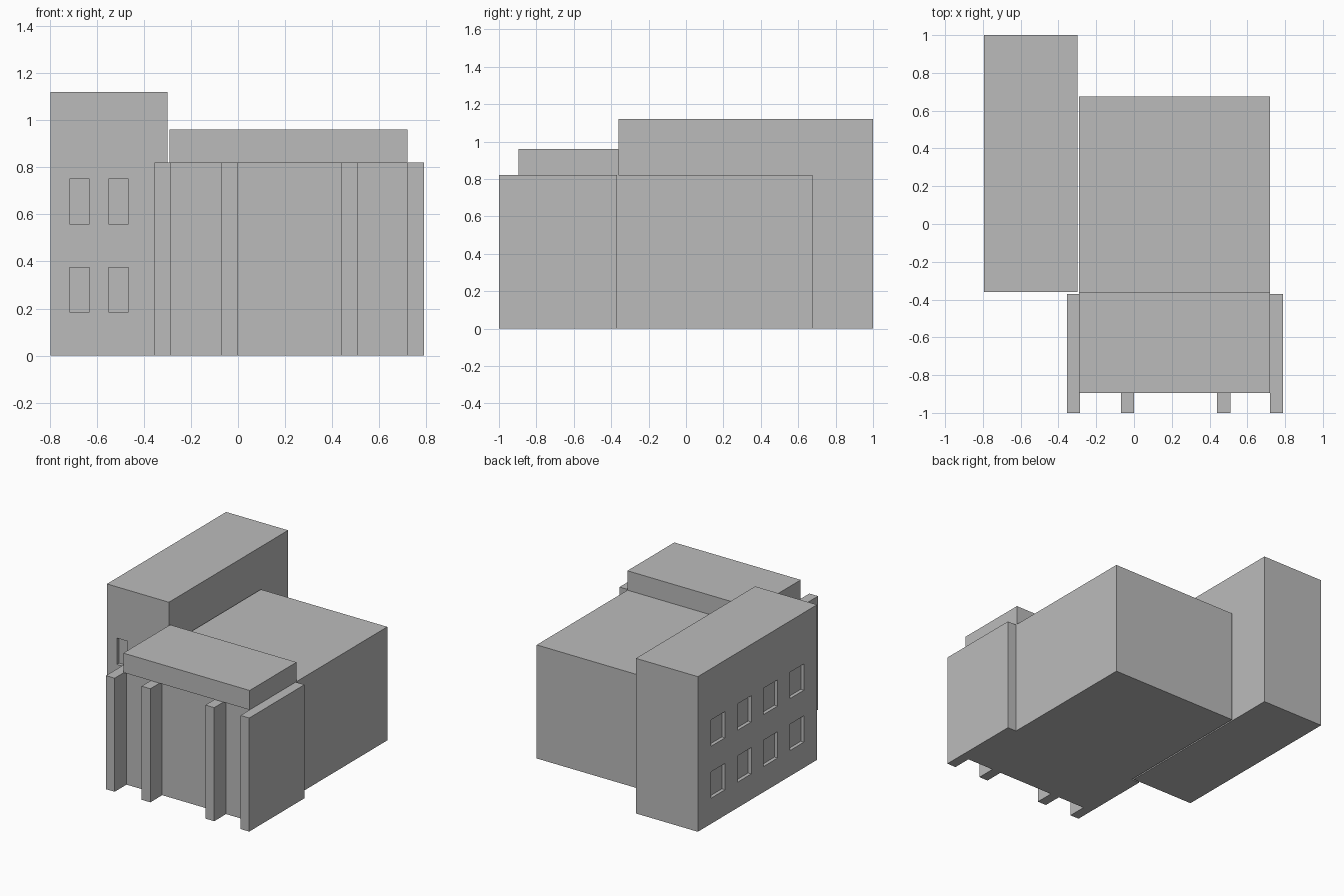
import bpy
import bmesh
from mathutils import Matrix, Vector

default = bpy.data.objects.get("Cube")
if default:
    bpy.data.objects.remove(default, do_unlink=True)

GREY = (0.5, 0.5, 0.5, 1.0)
concrete = bpy.data.materials.new("grey_concrete")
concrete.use_nodes = True
concrete.diffuse_color = GREY
bsdf = next(n for n in concrete.node_tree.nodes if n.type == 'BSDF_PRINCIPLED')
bsdf.inputs["Base Color"].default_value = GREY


def boxes(name, ranges):
    """One object made of boxes, each given as x, y and z ranges."""
    bm = bmesh.new()
    for spans in ranges:
        centre = Vector([(a + b) / 2 for a, b in spans])
        size = Vector([b - a for a, b in spans])
        bmesh.ops.create_cube(
            bm, size=1, matrix=Matrix.Translation(centre) @ Matrix.Diagonal(size).to_4x4())
    mesh = bpy.data.meshes.new(name)
    bm.to_mesh(mesh)
    bm.free()
    mesh.materials.append(concrete)
    obj = bpy.data.objects.new(name, mesh)
    bpy.context.collection.objects.link(obj)
    return obj


# Tall side wing
WEST, FRONT = -0.795, -0.36
tower = boxes("tower_wing", [((WEST, -0.30), (FRONT, 1.0), (0, 1.12))])

# Recessed windows: two storeys on the front and the outer side
DEPTH = 0.025
openings = []
for sill in (0.185, 0.56):
    z = (sill, sill + 0.19)
    for x in (-0.715, -0.55):
        openings.append(((x, x + 0.085), (FRONT - 0.1, FRONT + DEPTH), z))
    for i in range(4):
        y = -0.21 + 0.3 * i
        openings.append(((WEST - 0.1, WEST + DEPTH), (y, y + 0.16), z))
cutter = boxes("window_cutter", openings)
cutter.hide_render = True

cut = tower.modifiers.new("windows", 'BOOLEAN')
cut.operation = 'DIFFERENCE'
cut.solver = 'EXACT'
cut.object = cutter
bpy.context.view_layer.update()
evaluated = tower.evaluated_get(bpy.context.evaluated_depsgraph_get())
cut_mesh = bpy.data.meshes.new_from_object(evaluated)
tower.modifiers.clear()
tower.data = cut_mesh
bpy.data.objects.remove(cutter, do_unlink=True)

# Main hall, entrance block and its raised roof slab
HALL_X = (-0.29, 0.72)
WALL_TOP = 0.82
boxes("main_hall", [(HALL_X, (FRONT, 0.675), (0, WALL_TOP))])
boxes("entrance_block", [(HALL_X, (-0.865, FRONT), (0, WALL_TOP))])
boxes("entrance_roof", [(HALL_X, (-0.895, FRONT), (WALL_TOP, 0.96))])

# Side walls and front pillars of the entrance
for name, x, back in (("right_side_wall", -0.355, -0.37),
                      ("right_pillar", -0.07, -0.865),
                      ("left_pillar", 0.44, -0.865),
                      ("left_side_wall", 0.72, -0.37)):
    boxes(name, [((x, x + 0.07), (-1.0, back), (0, WALL_TOP))])
